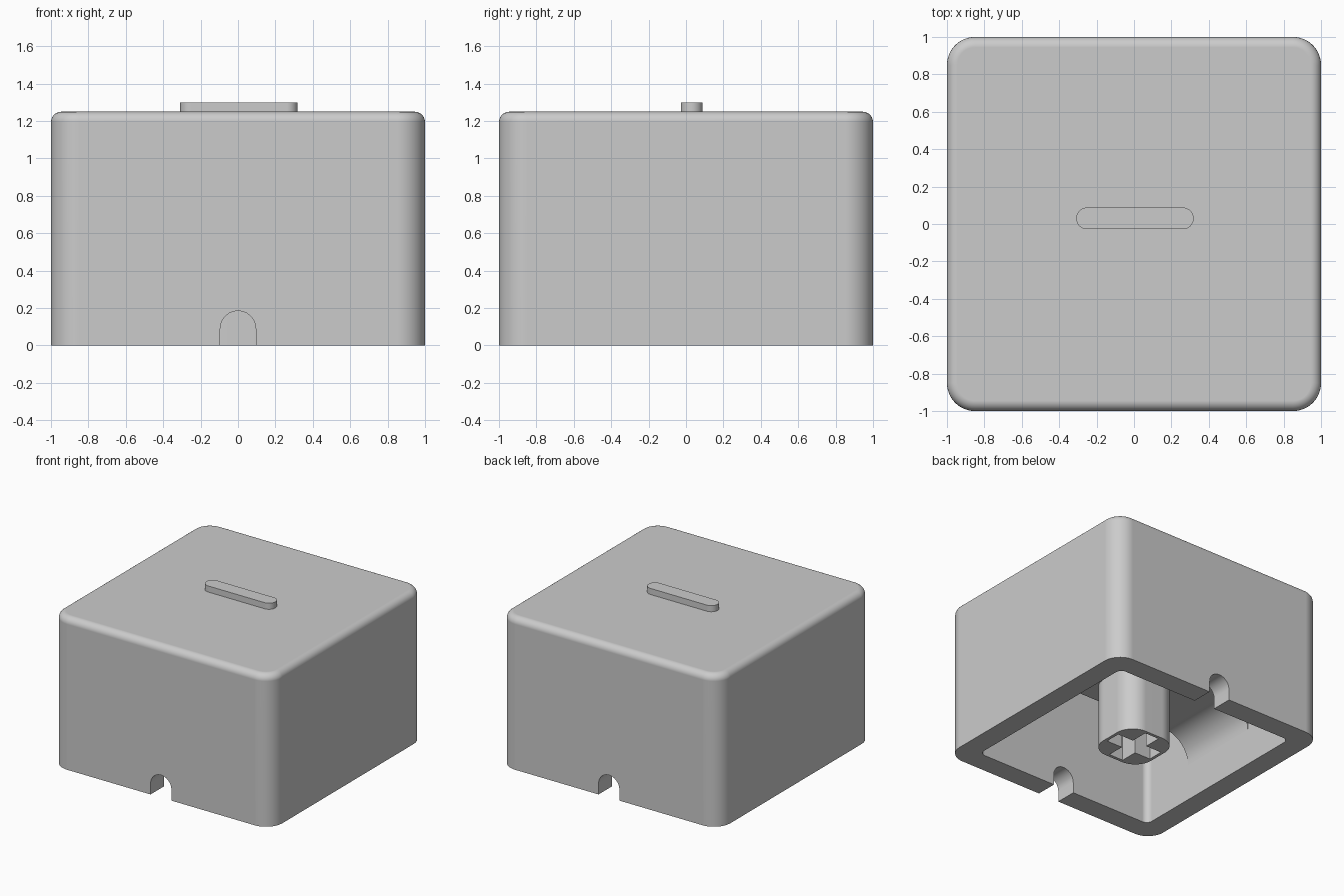
import bpy, bmesh
from math import sin, cos, pi, radians

default = bpy.data.objects.get("Cube")
if default:
    bpy.data.objects.remove(default, do_unlink=True)

grey = bpy.data.materials.new("light_grey")
grey.use_nodes = True
grey.diffuse_color = (0.6, 0.6, 0.6, 1)
grey.node_tree.nodes["Principled BSDF"].inputs["Base Color"].default_value = (0.6, 0.6, 0.6, 1)


def arc(cx, cy, r, start, end, steps=12):
    """Points on a circular arc, angles in degrees."""
    angles = [radians(start + (end - start) * i / steps) for i in range(steps + 1)]
    return [(cx + r * cos(a), cy + r * sin(a)) for a in angles]


def rounded_rect(hx, hy, r, cx=0, cy=0):
    pts = []
    corners = [(1, 1), (-1, 1), (-1, -1), (1, -1)]
    for i, (sx, sy) in enumerate(corners):
        pts += arc(cx + sx * (hx - r), cy + sy * (hy - r), r, 90 * i, 90 * i + 90)
    return pts


def prism(name, pts, low, high, axis="Z", top_round=0):
    """Extrude a profile along Z (xy profile) or along Y (xz profile)."""
    bm = bmesh.new()
    place = (lambda p, d: (p[0], p[1], d)) if axis == "Z" else (lambda p, d: (p[0], d, p[1]))
    base = bm.faces.new([bm.verts.new(place(p, low)) for p in pts])
    geom = bmesh.ops.extrude_face_region(bm, geom=[base])["geom"]
    move = (0, 0, high - low) if axis == "Z" else (0, high - low, 0)
    bmesh.ops.translate(bm, vec=move, verts=[g for g in geom if isinstance(g, bmesh.types.BMVert)])
    bmesh.ops.remove_doubles(bm, verts=bm.verts[:], dist=0.0001)
    bmesh.ops.recalc_face_normals(bm, faces=bm.faces[:])
    if top_round:
        rim = [e for e in bm.edges if all(v.co.z > high - 0.001 for v in e.verts)]
        bmesh.ops.bevel(bm, geom=rim, offset=top_round, segments=6, profile=0.5, affect="EDGES")
    mesh = bpy.data.meshes.new(name)
    bm.to_mesh(mesh)
    bm.free()
    mesh.materials.append(grey)
    obj = bpy.data.objects.new(name, mesh)
    bpy.context.collection.objects.link(obj)
    return obj


def cut(obj, cutter):
    """Subtract the cutter from the object and discard the cutter."""
    mod = obj.modifiers.new("cut", "BOOLEAN")
    mod.operation, mod.solver, mod.object = "DIFFERENCE", "EXACT", cutter
    graph = bpy.context.evaluated_depsgraph_get()
    mesh = bpy.data.meshes.new_from_object(obj.evaluated_get(graph))
    obj.modifiers.clear()
    obj.data = mesh
    bpy.data.objects.remove(cutter, do_unlink=True)


# Outer shell, hollow from below, with an arched notch front and back
shell = prism("shell", rounded_rect(1, 1, 0.15), 0, 1.25, top_round=0.055)
cut(shell, prism("cavity_cutter", rounded_rect(0.825, 0.825, 0.05), -0.1, 1.08))
notch = [(0.095, -0.1)] + arc(0, 0.09, 0.095, 0, 180) + [(-0.095, -0.1)]
cut(shell, prism("notch_cutter", notch, -1.2, 1.2, axis="Y"))

# Cross rib under the top, with curved ends running into the side walls
fillet = arc(-0.595, 0.3, 0.23, 180, 90)
half = [(-0.85, 1.1), (-0.85, 0.3)] + fillet
rib = prism("support_rib", half + [(-x, z) for x, z in reversed(half)], -0.35, 0.35, axis="Y")

# Central stem with a cross-shaped socket
stem = prism("stem", rounded_rect(0.235, 0.235, 0.155), 0, 0.56)
for hx, hy in ((0.21, 0.065), (0.065, 0.21)):
    arm = [(-hx, -hy), (hx, -hy), (hx, hy), (-hx, hy)]
    cut(stem, prism("socket_cutter", arm, -0.1, 0.42))

# Raised marker bar on the top
marker = prism("marker_bar", rounded_rect(0.314, 0.058, 0.058, 0.005, 0.03), 1.23, 1.3)

# Smooth the rounded surfaces and keep the hard edges
for obj in (shell, rib, stem, marker):
    bpy.ops.object.select_all(action="DESELECT")
    obj.select_set(True)
    bpy.context.view_layer.objects.active = obj
    bpy.ops.object.shade_smooth_by_angle(angle=radians(30))
    obj.modifiers.new("even_shading", "WEIGHTED_NORMAL").keep_sharp = True
